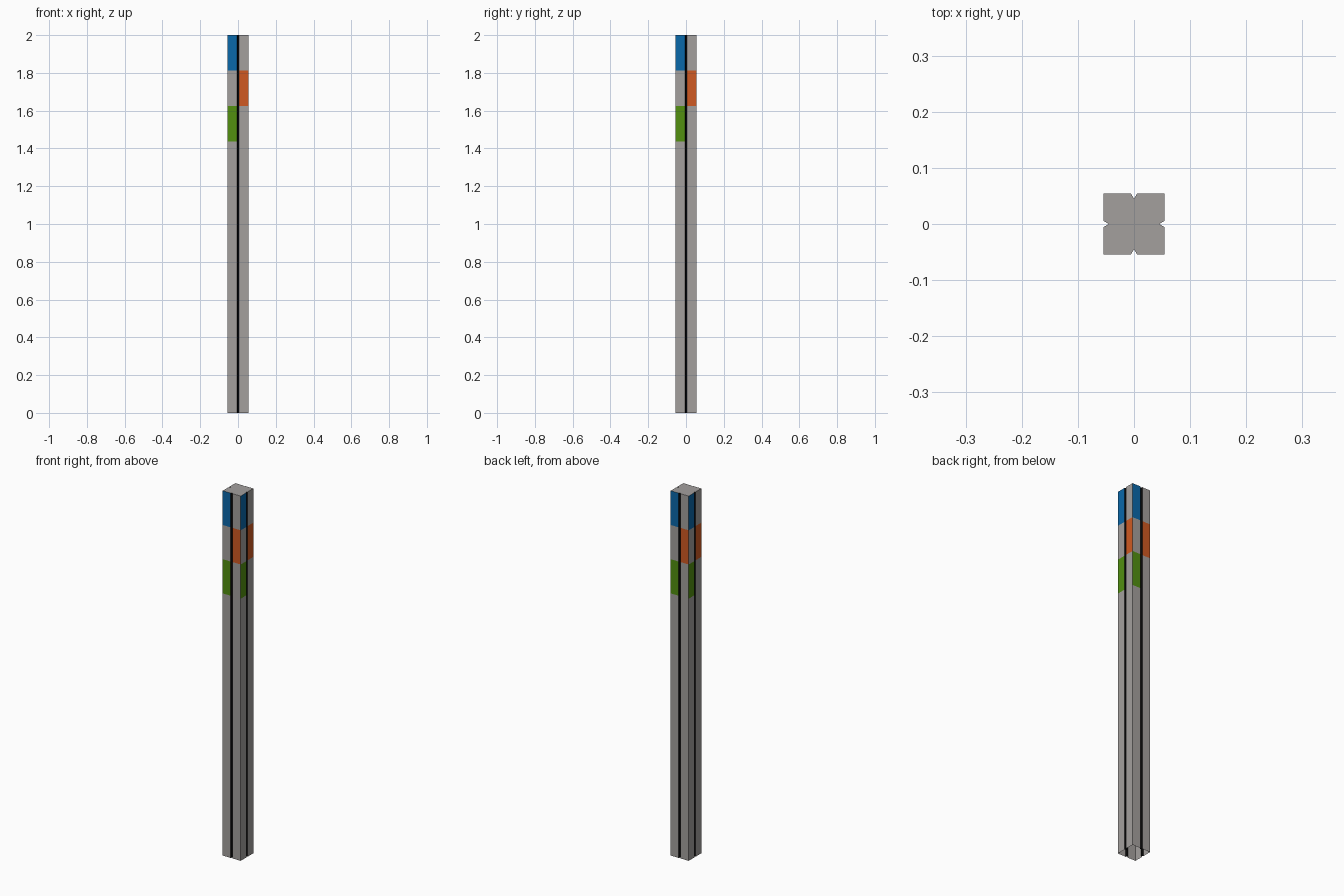
import bpy, bmesh, math
from mathutils import Matrix, Vector

if "Cube" in bpy.data.objects:
    bpy.data.objects.remove(bpy.data.objects["Cube"])

R = 0.0547          # half width of the post
G, D = 0.0058, 0.0095   # groove half width and depth
LEVELS = [0, 1.4375, 1.625, 1.8125, 2.0]


def srgb(*rgb):
    return [((c / 255 + 0.055) / 1.055) ** 2.4 for c in rgb] + [1]


COLOURS = {"grey": srgb(164, 160, 158), "black": srgb(6, 6, 6),
           "blue": srgb(10, 104, 170), "orange": srgb(208, 90, 34),
           "green": srgb(82, 144, 16)}
NAMES = list(COLOURS)

mesh = bpy.data.meshes.new("marker_post")
for name, col in COLOURS.items():
    mat = bpy.data.materials.new(name)
    mat.diffuse_color = col
    mat.use_nodes = True
    mat.node_tree.nodes["Principled BSDF"].inputs["Base Color"].default_value = mat.diffuse_color
    mesh.materials.append(mat)

bm = bmesh.new()
# cross-section: one side (left to right seen from outside), turned four times
side = [(-R, -R), (-G, -R), (0, -R + D), (G, -R)]
section = []
for k in range(4):
    turn = Matrix.Rotation(k * math.pi / 2, 3, 'Z')
    section += [turn @ Vector((x, y, 0)) for x, y in side]
rings = [[bm.verts.new((p.x, p.y, z)) for p in section] for z in LEVELS]

# walls: black grooves, colour bands alternating between left and right halves
bands = {(0, 3): "blue", (3, 2): "orange", (0, 1): "green"}
n = len(section)
for j in range(len(LEVELS) - 1):
    for i in range(n):
        k = (i + 1) % n
        f = bm.faces.new((rings[j][i], rings[j][k], rings[j + 1][k], rings[j + 1][i]))
        part = i % 4
        colour = "black" if part in (1, 2) else bands.get((part, j), "grey")
        f.material_index = NAMES.index(colour)

# top cap (the bottom is open)
bm.faces.new(rings[-1])
bm.to_mesh(mesh)
bm.free()
bpy.context.collection.objects.link(bpy.data.objects.new("marker_post", mesh))
